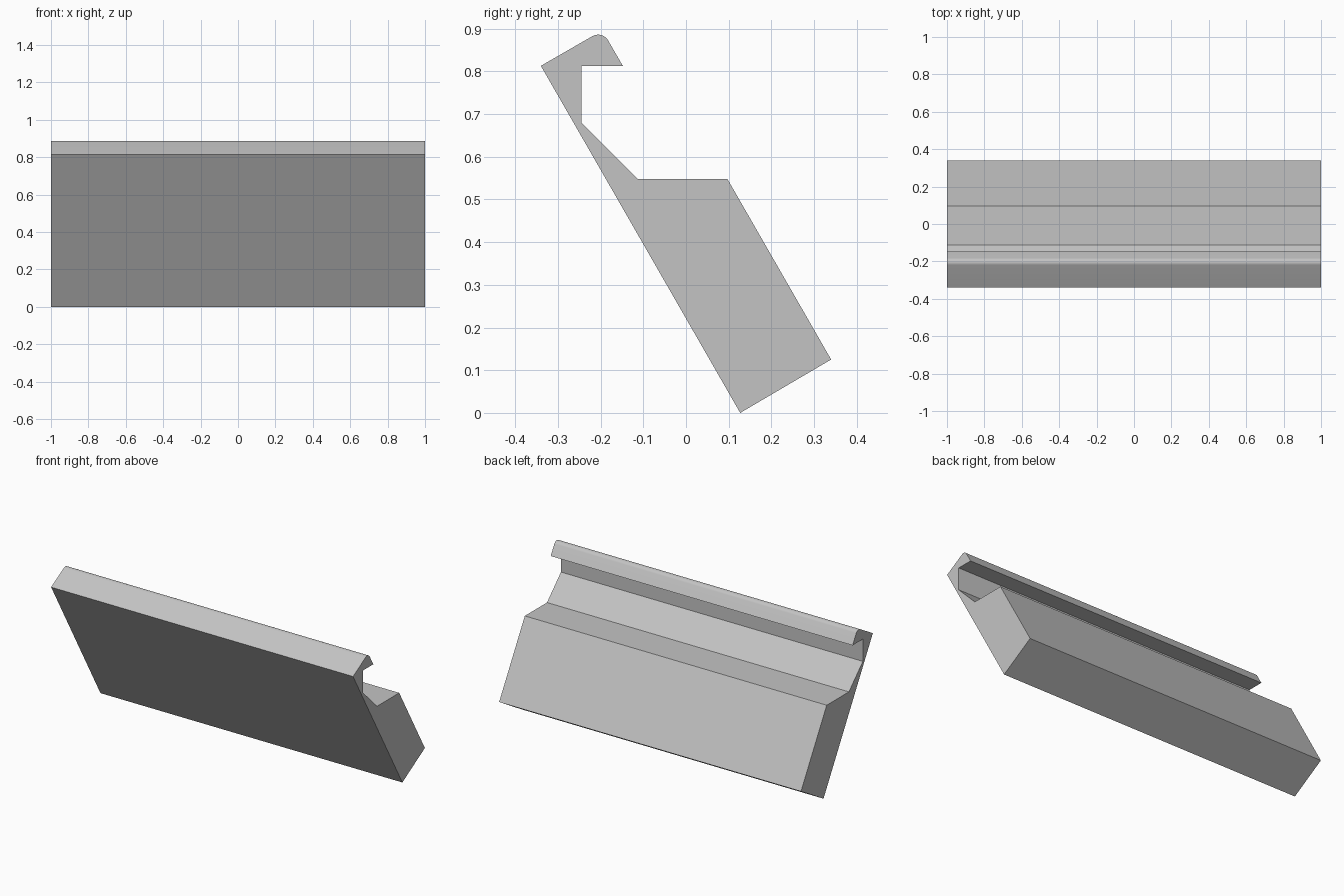
import bpy, bmesh
from math import sin, cos, radians
from mathutils import Vector

cube = bpy.data.objects.get("Cube")
if cube:
    bpy.data.objects.remove(cube, do_unlink=True)

# Plain grey material
grey = bpy.data.materials.new("plain grey")
grey.use_nodes = True
colour = (0.55, 0.55, 0.55, 1)
grey.diffuse_color = colour
grey.node_tree.nodes["Principled BSDF"].inputs["Base Color"].default_value = colour

HALF_LENGTH = 1.0
TILT = radians(30)

# Rounded top corner of the hook, tangent to both of its straight edges
radius = 0.027
along = Vector((cos(TILT), sin(TILT)))
down = Vector((sin(TILT), -cos(TILT)))
corner = Vector((-0.196, 0.896))
centre = corner - along * radius + down * radius
steps = 10
arc = []
for i in range(steps + 1):
    a = TILT + radians(90) * i / steps
    arc.append((centre.x + radius * cos(a), centre.y + radius * sin(a)))

# Side profile (y, z): slanted body, ledge, neck and overhanging hook
profile = [(0.127, 0), (0.34, 0.125), (0.097, 0.548), (-0.113, 0.548),
           (-0.245, 0.68), (-0.245, 0.813), (-0.148, 0.813),
           *arc, (-0.34, 0.813)]

# Extrude the profile along x
bm = bmesh.new()
end = bm.faces.new([bm.verts.new((-HALF_LENGTH, y, z)) for y, z in profile])
swept = bmesh.ops.extrude_face_region(bm, geom=[end], use_keep_orig=True)
moved = [v for v in swept["geom"] if isinstance(v, bmesh.types.BMVert)]
bmesh.ops.translate(bm, verts=moved, vec=(2 * HALF_LENGTH, 0, 0))
bmesh.ops.recalc_face_normals(bm, faces=bm.faces)

mesh = bpy.data.meshes.new("hooked_rail")
bm.to_mesh(mesh)
bm.free()
mesh.materials.append(grey)
rail = bpy.data.objects.new("hooked_rail", mesh)
bpy.context.collection.objects.link(rail)

# Smooth the rounded corner while keeping the flat edges crisp
bpy.ops.object.select_all(action="DESELECT")
rail.select_set(True)
bpy.context.view_layer.objects.active = rail
bpy.ops.object.shade_smooth_by_angle(angle=radians(25))
